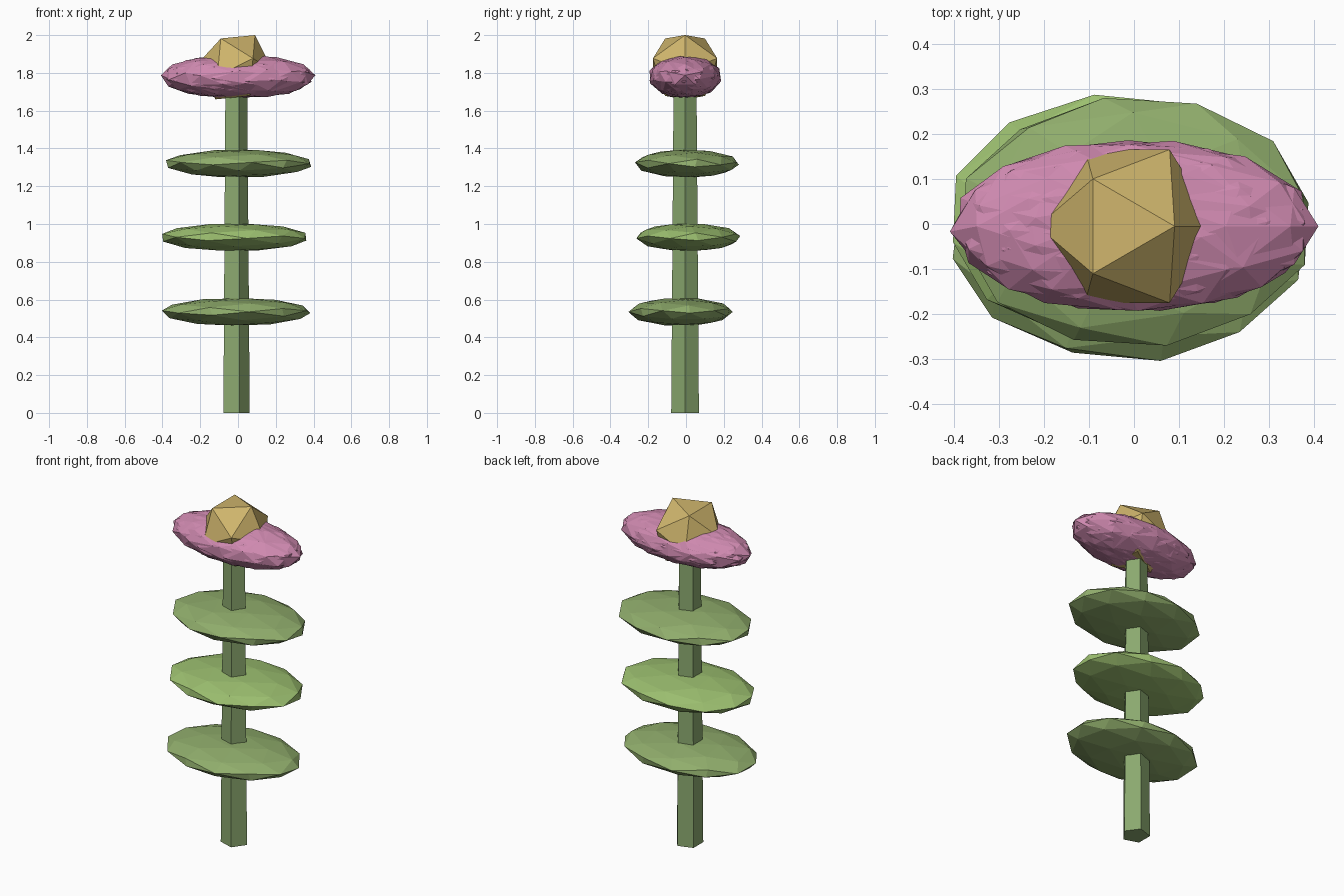
import bpy, bmesh, math, random
from mathutils import Matrix, Vector

if "Cube" in bpy.data.objects:
    bpy.data.objects.remove(bpy.data.objects["Cube"])

random.seed(4)
CX, CY = -0.015, -0.005
TILT = Matrix.Rotation(math.radians(31.717), 4, 'Y')   # puts an edge of the ball on top


def material(name, rgb):
    m = bpy.data.materials.new(name)
    m.diffuse_color = (*rgb, 1)
    m.use_nodes = True
    m.node_tree.nodes["Principled BSDF"].inputs["Base Color"].default_value = m.diffuse_color
    return m


def finish(name, bm, mat):
    me = bpy.data.meshes.new(name)
    bm.to_mesh(me)
    bm.free()
    me.materials.append(mat)
    ob = bpy.data.objects.new(name, me)
    bpy.context.collection.objects.link(ob)
    return ob


def blob(name, centre, size, level, mat, spin=Matrix()):
    """Faceted ball, turned first and then squashed."""
    bm = bmesh.new()
    bmesh.ops.create_icosphere(bm, subdivisions=level, radius=1)
    bm.transform(Matrix.Translation(centre) @ Matrix.Diagonal((*size, 1)) @ spin @ TILT)
    return finish(name, bm, mat)


stem_green = material("stem_green", (0.26, 0.40, 0.16))
leaf_green = material("leaf_green", (0.28, 0.42, 0.15))
bright_green = material("bright_green", (0.33, 0.52, 0.16))
pink = material("petal_pink", (0.62, 0.25, 0.43))
gold = material("centre_gold", (0.62, 0.46, 0.15))

# five-sided tapering stem
bm = bmesh.new()
rings = [[bm.verts.new((CX + r * math.cos(k * math.tau / 5),
                        CY + r * math.sin(k * math.tau / 5), z)) for k in range(5)]
         for r, z in ((0.077, 0), (0.064, 1.72))]
for k in range(5):
    j = (k + 1) % 5
    bm.faces.new((rings[0][k], rings[0][j], rings[1][j], rings[1][k]))
bm.faces.new(rings[0][::-1])
bm.faces.new(rings[1])
finish("stem", bm, stem_green)

# three flat leaves
for i, (x, y, z, turn) in enumerate(((-0.01, -0.028, 0.535, 10),
                                     (-0.02, 0.012, 0.93, 130),
                                     (0.003, 0.005, 1.32, 250))):
    blob(f"leaf_{i + 1}", (x, y, z), (0.40, 0.28, 0.075), 2,
         bright_green if i == 1 else leaf_green,
         Matrix.Rotation(math.radians(turn), 4, 'Z'))

# overlapping petals, each turned a little further
N = 12
for i in range(N):
    a = i * math.tau / N
    spin = (Matrix.Rotation(a, 4, 'X') @ Matrix.Rotation(random.uniform(-0.3, 0.3), 4, 'Y')
            @ Matrix.Rotation(a * 1.3, 4, 'Z'))
    blob(f"petal_{i + 1}", (0.075 * math.cos(a), CY + 0.025 * math.sin(a), 1.78),
         (0.335, 0.17, 0.112), 2, pink, spin)

# flower centre
blob("flower_centre", (CX, CY, 1.83), (0.2, 0.2, 0.2), 1, gold)
